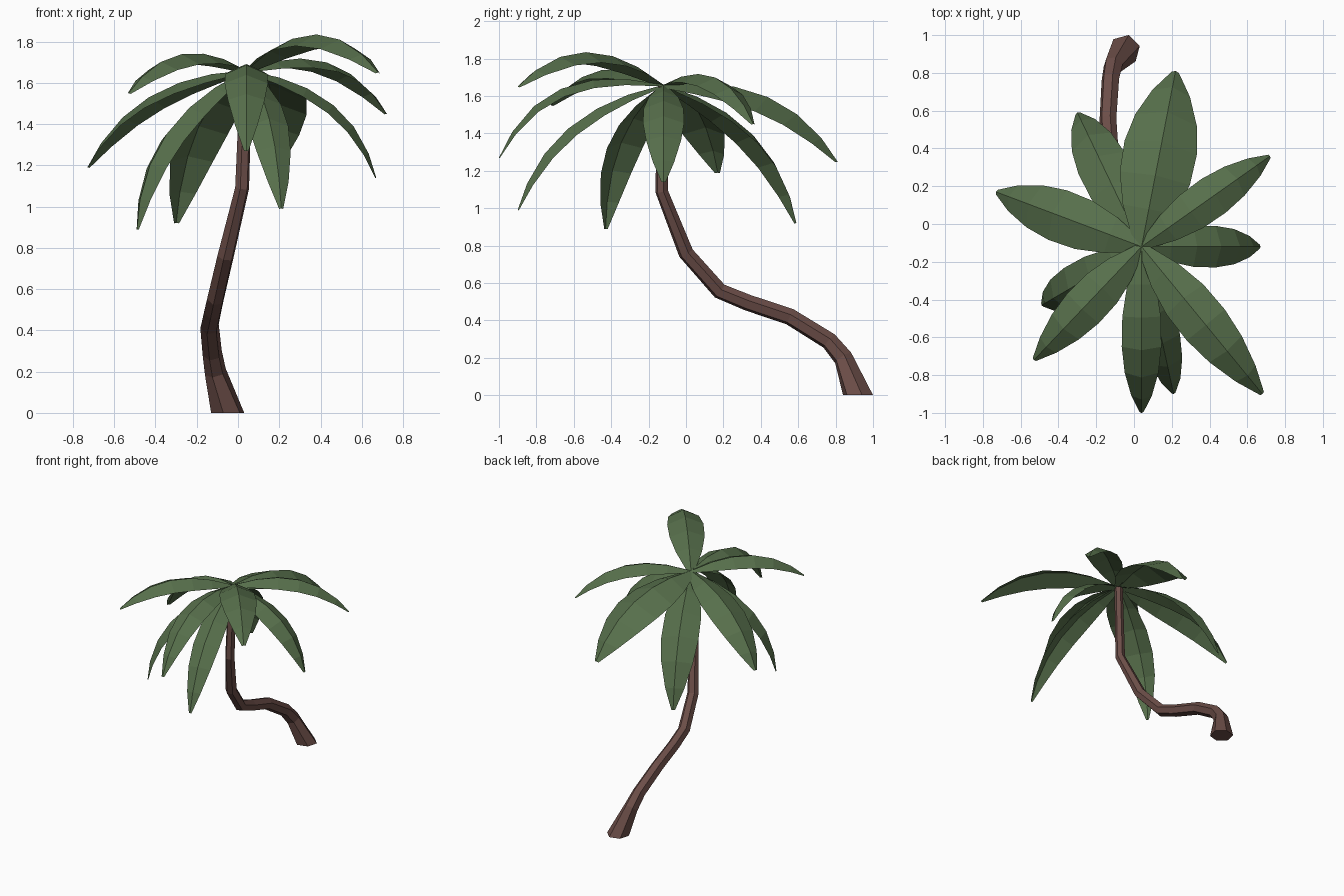
import bpy, bmesh, math
from mathutils import Vector

if "Cube" in bpy.data.objects:
    bpy.data.objects.remove(bpy.data.objects["Cube"])


def material(name, rgb):
    m = bpy.data.materials.new(name)
    m.diffuse_color = (*rgb, 1)
    m.use_nodes = True
    m.node_tree.nodes["Principled BSDF"].inputs["Base Color"].default_value = m.diffuse_color
    return m


def add_object(name, bm, mat):
    me = bpy.data.meshes.new(name)
    bm.to_mesh(me)
    bm.free()
    me.materials.append(mat)
    ob = bpy.data.objects.new(name, me)
    bpy.context.collection.objects.link(ob)
    return ob


bark = material("bark", (0.15, 0.076, 0.065))
leaf = material("leaf", (0.095, 0.16, 0.071))

# Trunk: six-sided tube along a bent path (x, y, z, radius)
path = [(-0.05, 0.92, 0, 0.083), (-0.11, 0.84, 0.2, 0.053), (-0.125, 0.765, 0.29, 0.048),
        (-0.138, 0.555, 0.42, 0.046), (-0.122, 0.33, 0.495, 0.045), (-0.108, 0.18, 0.557, 0.044),
        (-0.06, 0.0, 0.76, 0.042), (0.02, -0.13, 1.09, 0.035), (0.04, -0.125, 1.65, 0.03)]
bm = bmesh.new()
rings = []
pts = [Vector(p[:3]) for p in path]
for i, p in enumerate(pts):
    if i in (0, len(pts) - 1):
        t = Vector((0, 0, 1))
    else:
        t = ((p - pts[i - 1]).normalized() + (pts[i + 1] - p).normalized()).normalized()
    u = Vector((1, 0, 0))
    u = (u - t * u.dot(t)).normalized()
    v = t.cross(u)
    r = path[i][3]
    rings.append([bm.verts.new(p + r * (math.cos(a) * u + math.sin(a) * v))
                  for a in (k * math.pi / 3 + math.pi / 12 for k in range(6))])
for a, b in zip(rings, rings[1:]):
    for k in range(6):
        n = (k + 1) % 6
        bm.faces.new((a[k], a[n], b[n], b[k]))
bm.faces.new(rings[0][::-1])
bm.faces.new(rings[-1])
add_object("trunk", bm, bark)

# Fronds: arched, ridge-folded leaves (tip x, y, z, half width, arch)
crown = Vector((0.04, -0.12, 1.66))
profile = [(0, 0.2), (0.16, 0.72), (0.32, 0.97), (0.5, 1.0), (0.68, 0.85), (0.86, 0.52), (1, 0.1)]
fronds = [(0.22, 0.81, 1.25, 0.195, 0.16), (0.72, 0.36, 1.45, 0.11, 0.18),
          (0.67, -0.12, 1.14, 0.11, 0.17), (0.68, -0.90, 1.65, 0.13, 0.178),
          (0.21, -0.90, 0.99, 0.10, 0.15), (0.04, -1.0, 1.27, 0.105, 0.21),
          (-0.53, -0.72, 1.55, 0.115, 0.165), (-0.49, -0.43, 0.89, 0.11, 0.16),
          (-0.73, 0.17, 1.19, 0.14, 0.145), (-0.30, 0.59, 0.92, 0.135, 0.155)]
for n, (x, y, z, half, arch) in enumerate(fronds):
    tip = Vector((x, y, z))
    chord = tip - crown
    side = Vector((-chord.y, chord.x, 0)).normalized()
    up = chord.normalized().cross(side)
    ctrl = crown + chord * 0.56 + up * chord.length * arch * 2
    bm = bmesh.new()
    rows = []
    for t, w in profile:
        p = crown * (1 - t) ** 2 + ctrl * 2 * t * (1 - t) + tip * t * t
        tan = ((ctrl - crown) * (1 - t) + (tip - ctrl) * t).normalized()
        drop = tan.cross(side) * half * w * 0.43
        rows.append([bm.verts.new(p + side * half * w * s - drop * abs(s)) for s in (-1, 0, 1)])
    for a, b in zip(rows, rows[1:]):
        for k in range(2):
            bm.faces.new((a[k], b[k], b[k + 1], a[k + 1]))
    add_object(f"frond_{n + 1}", bm, leaf)
